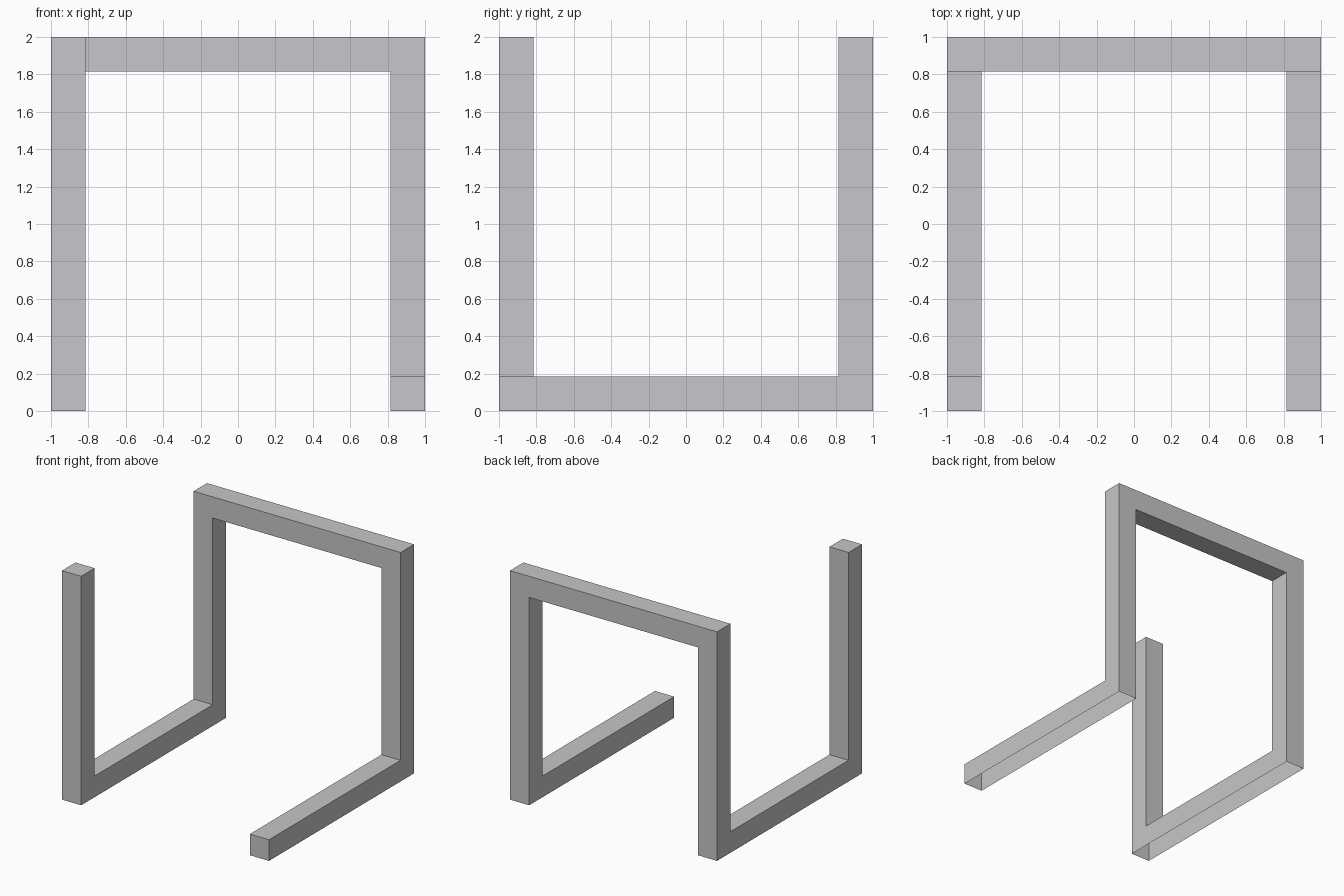
import bpy, bmesh
from mathutils import Vector

if "Cube" in bpy.data.objects:
    bpy.data.objects.remove(bpy.data.objects["Cube"])

T = 0.185  # bar thickness
XY = [-1, -1 + T, 1 - T, 1]
Z = [0, T, 2 - T, 2]

# Path of the square bar through the corner cells of a 3x3x3 grid
path = [(0, 0, 2), (0, 0, 0), (0, 2, 0), (0, 2, 2), (2, 2, 2), (2, 2, 0), (2, 0, 0)]
cells = set()
for a, b in zip(path, path[1:]):
    for s in range(3):
        cells.add(tuple(p + (q - p) * s // 2 for p, q in zip(a, b)))

bm = bmesh.new()


def add_side(cell, axis, step):
    """One outer quad of a cell, facing along the given axis."""
    u, v = (axis + 1) % 3, (axis + 2) % 3
    corners = [(0, 0), (1, 0), (1, 1), (0, 1)]
    if step < 0:
        corners.reverse()
    verts = []
    for du, dv in corners:
        g = list(cell)
        g[axis] += 1 if step > 0 else 0
        g[u] += du
        g[v] += dv
        verts.append(bm.verts.new(Vector((XY[g[0]], XY[g[1]], Z[g[2]]))))
    bm.faces.new(verts)


# Outer skin only; the underside on the ground is left open
for cell in sorted(cells):
    for axis in range(3):
        for step in (-1, 1):
            near = list(cell)
            near[axis] += step
            on_ground = axis == 2 and step < 0 and cell[2] == 0
            if tuple(near) not in cells and not on_ground:
                add_side(cell, axis, step)

bmesh.ops.remove_doubles(bm, verts=bm.verts, dist=1e-4)
bmesh.ops.dissolve_limit(bm, angle_limit=0.01, verts=bm.verts, edges=bm.edges)

mesh = bpy.data.meshes.new("bent_bar_frame")
bm.to_mesh(mesh)
bm.free()

# Single light grey colour
grey = bpy.data.materials.new("light grey")
grey.diffuse_color = (0.57, 0.565, 0.595, 1)
grey.use_nodes = True
grey.node_tree.nodes["Principled BSDF"].inputs["Base Color"].default_value = grey.diffuse_color
mesh.materials.append(grey)

frame = bpy.data.objects.new("bent_bar_frame", mesh)
bpy.context.collection.objects.link(frame)
